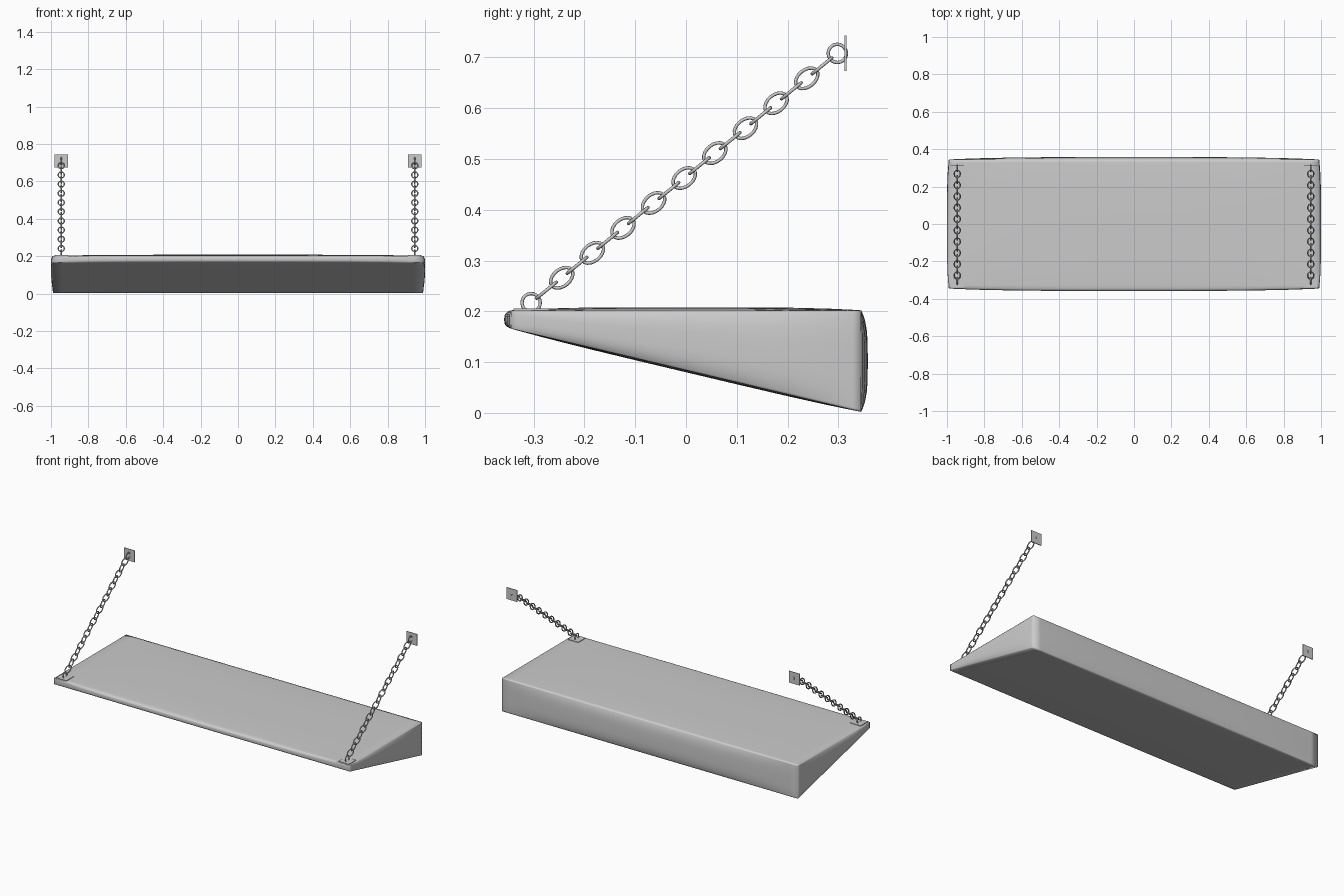
import bpy, bmesh
from math import sin, cos, pi
from mathutils import Vector, Matrix

if "Cube" in bpy.data.objects:
    bpy.data.objects.remove(bpy.data.objects["Cube"])


def finish(bm, name, smooth=True, mirror=False):
    bmesh.ops.recalc_face_normals(bm, faces=bm.faces[:])
    me = bpy.data.meshes.new(name)
    bm.to_mesh(me)
    bm.free()
    for p in me.polygons:
        p.use_smooth = smooth
    ob = bpy.data.objects.new(name, me)
    bpy.context.collection.objects.link(ob)
    if mirror:
        ob.modifiers.new("Mirror", 'MIRROR').use_axis[0] = True
    return ob


# Wedge-shaped awning body with gently bulging faces
def soft(t):
    return 1 - t ** 4


bm = bmesh.new()
bmesh.ops.create_cube(bm, size=2)
bmesh.ops.subdivide_edges(bm, edges=bm.edges[:], cuts=9, use_grid_fill=True)
for vert in bm.verts:
    u, v, w = (sin(c * pi / 2) for c in vert.co)
    x = u * (0.99 + 0.01 * soft(v) * soft(w))
    y = v * (0.345 + 0.013 * soft(u) * soft(w))
    bulge = soft(u) * soft(v)
    top = 0.202 + 0.006 * bulge
    bottom = 0.084 - 0.082 * v - 0.004 * bulge
    vert.co = (x, y, bottom + (top - bottom) * (w + 1) / 2)
finish(bm, "awning_body")


# Chain: alternating oval links, round rings at both ends
def add_link(bm, centre, along, across, a, b, wire=0.0033, n=20, m=8):
    normal = along.cross(across)
    rows = []
    for i in range(n):
        t = 2 * pi * i / n
        p = centre + along * a * cos(t) + across * b * sin(t)
        out = (along * b * cos(t) + across * a * sin(t)).normalized()
        rows.append([bm.verts.new(p + (out * cos(s) + normal * sin(s)) * wire)
                     for s in (2 * pi * j / m for j in range(m))])
    for i in range(n):
        r, q = rows[i], rows[(i + 1) % n]
        for j in range(m):
            k = (j + 1) % m
            bm.faces.new((r[j], q[j], q[k], r[k]))


CHAIN_X = 0.945
start = Vector((CHAIN_X, -0.305, 0.217))
end = Vector((CHAIN_X, 0.298, 0.708))
along = (end - start).normalized()
side = Vector((1, 0, 0))
up = side.cross(along)
LINKS = 21
bm = bmesh.new()
for i in range(LINKS):
    c = start.lerp(end, i / (LINKS - 1))
    if i in (0, LINKS - 1):
        add_link(bm, c, along, up, 0.018, 0.018)
    else:
        add_link(bm, c, along, side if i % 2 else up, 0.025, 0.0165)
finish(bm, "chain", mirror=True)


# Square mounting plates on the wall and on the awning
def plate(name, centre, size):
    bm = bmesh.new()
    bmesh.ops.create_cube(bm, size=1, matrix=Matrix.Translation(centre) @ Matrix.Diagonal((*size, 1)))
    finish(bm, name, smooth=False, mirror=True)


plate("wall_plate", (CHAIN_X, 0.314, 0.708), (0.07, 0.004, 0.07))
plate("awning_plate", (CHAIN_X, -0.305, 0.204), (0.07, 0.07, 0.004))
